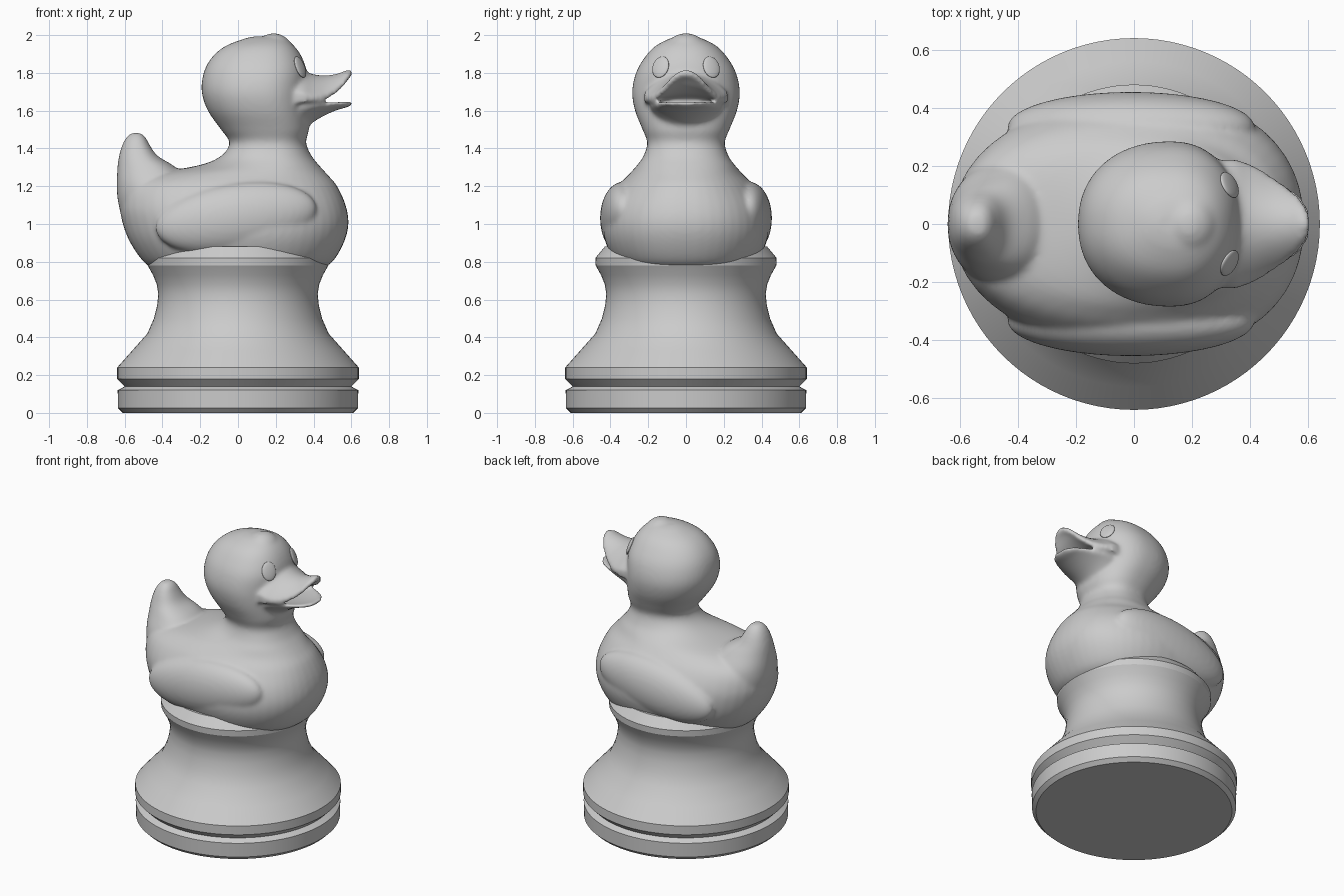
import bpy, bmesh, math
from mathutils import Vector, Matrix

cube = bpy.data.objects.get("Cube")
if cube:
    bpy.data.objects.remove(cube, do_unlink=True)

grey = bpy.data.materials.new("plain grey")
grey.use_nodes = True
COLOUR = (0.6, 0.6, 0.6, 1)
grey.diffuse_color = COLOUR
grey.node_tree.nodes["Principled BSDF"].inputs["Base Color"].default_value = COLOUR


def make_object(name, bm):
    bmesh.ops.recalc_face_normals(bm, faces=bm.faces)
    mesh = bpy.data.meshes.new(name)
    bm.to_mesh(mesh)
    bm.free()
    obj = bpy.data.objects.new(name, mesh)
    bpy.context.collection.objects.link(obj)
    mesh.materials.append(grey)
    return obj


def shade(obj, degrees):
    bpy.ops.object.select_all(action='DESELECT')
    obj.select_set(True)
    bpy.context.view_layer.objects.active = obj
    bpy.ops.object.shade_smooth_by_angle(angle=math.radians(degrees))


def resample(rows, steps=5):
    """Smooth curve through rows of section measurements."""
    rows = [Vector(r) for r in rows]
    out = []
    for i in range(len(rows) - 1):
        a, b, c, d = rows[max(i - 1, 0)], rows[i], rows[i + 1], rows[min(i + 2, len(rows) - 1)]
        for k in range(steps):
            t = k / steps
            out.append(b + (c - a) * t / 2 + (a * 2 - b * 5 + c * 4 - d) * t * t / 2
                       + (b * 3 - a - c * 3 + d) * t ** 3 / 2)
    return out + [rows[-1]]


def loft(bm, rings):
    loops = [[bm.verts.new(p) for p in ring] for ring in rings]
    n = len(loops[0])
    for low, high in zip(loops, loops[1:]):
        for i in range(n):
            j = (i + 1) % n
            bm.faces.new((low[i], low[j], high[j], high[i]))
    bm.faces.new(loops[0][::-1])
    bm.faces.new(loops[-1])


def oval(z, back, front, width, power=2.2, n=48):
    """Level section, rounder at the front than at the back."""
    mid = back + (front - back) * 0.57
    ring = []
    for i in range(n):
        a = math.tau * i / n
        c, s = math.cos(a), math.sin(a)
        u = math.copysign(abs(c) ** (2 / power), c)
        v = math.copysign(abs(s) ** (2 / power), s)
        ring.append((mid + u * (front - mid if u > 0 else mid - back), v * width, z))
    return ring


def bill(x, width, top, top_drop, under, under_drop, n=16):
    """Upright section of a bill, arched above and below."""
    span = [2 * i / n - 1 for i in range(n + 1)]
    upper = [(x, width * s, top - top_drop * s * s) for s in span]
    lower = [(x, width * s, under - under_drop * s * s) for s in span[::-1]]
    return upper + lower


def ellipsoid(bm, centre, radii, tilt=0):
    m = (Matrix.Translation(centre) @ Matrix.Rotation(tilt, 4, 'Y')
         @ Matrix.Diagonal((*radii, 1)))
    bmesh.ops.create_uvsphere(bm, u_segments=40, v_segments=24, radius=1, matrix=m)


# Turned pedestal: radius, height
profile = [(.61, 0), (.635, .025), (.637, .12), (.60, .14), (.64, .18), (.64, .24),
           (.56, .33), (.48, .42), (.445, .50), (.428, .57), (.422, .63), (.43, .68),
           (.45, .73), (.478, .78), (.48, .82), (.43, .88)]
bm = bmesh.new()
SIDES = 96
loft(bm, [[(r * math.cos(math.tau * i / SIDES), r * math.sin(math.tau * i / SIDES), z)
           for i in range(SIDES)] for r, z in profile])
shade(make_object("pedestal", bm), 25)

bm = bmesh.new()
# Body, neck and head: height, back, front, half width
torso = [(.75, -.43, .42, .28), (.80, -.50, .50, .37), (.90, -.57, .56, .425),
         (1.0, -.61, .585, .44), (1.1, -.625, .57, .42), (1.2, -.60, .525, .36),
         (1.26, -.48, .475, .305), (1.31, -.21, .43, .26), (1.36, -.09, .39, .225),
         (1.43, -.045, .36, .205), (1.50, -.09, .375, .23), (1.60, -.16, .37, .27),
         (1.70, -.192, .365, .285), (1.80, -.182, .365, .265), (1.88, -.14, .34, .22),
         (1.94, -.07, .30, .165), (1.98, .03, .25, .09), (1.992, .08, .22, .04)]
loft(bm, [oval(*row) for row in resample(torso)])

# Upturned tail
tail = [(.95, -.59, -.2, .2), (1.1, -.632, -.2, .23), (1.2, -.642, -.24, .215),
        (1.3, -.638, -.33, .155), (1.36, -.63, -.425, .115), (1.42, -.612, -.468, .085),
        (1.46, -.59, -.49, .058), (1.482, -.565, -.515, .03)]
loft(bm, [oval(*row) for row in resample(tail)])

# Folded wings
for side in (1, -1):
    ellipsoid(bm, (-.01, side * .335, 1.03), (.43, .12, .185), math.radians(-8))

# Crest on the brow
ellipsoid(bm, (.2, 0, 1.935), (.09, .10, .073), math.radians(20))

# Bills: distance, half width, top, top drop, underside, underside drop
upper_bill = [(.24, .20, 1.82, .12, 1.62, 0), (.33, .222, 1.815, .12, 1.66, .02),
              (.40, .205, 1.792, .115, 1.675, .03), (.47, .165, 1.787, .10, 1.69, .03),
              (.53, .125, 1.797, .075, 1.725, .03), (.575, .085, 1.815, .045, 1.765, .02),
              (.602, .04, 1.815, .02, 1.785, .005)]
lower_bill = [(.24, .17, 1.62, -.03, 1.42, -.16), (.33, .19, 1.62, -.03, 1.48, -.13),
              (.40, .18, 1.622, -.025, 1.54, -.08), (.47, .155, 1.628, -.02, 1.58, -.045),
              (.53, .125, 1.635, -.015, 1.605, -.025), (.575, .09, 1.645, -.008, 1.617, -.012),
              (.602, .045, 1.648, 0, 1.628, -.005)]
for rows in (upper_bill, lower_bill):
    loft(bm, [bill(*row) for row in resample(rows)])

# Fuse the parts into one soft skin
duck = make_object("duck_body", bm)
remesh = duck.modifiers.new("fuse", 'REMESH')
remesh.mode = 'VOXEL'
remesh.voxel_size = 0.012
remesh.use_smooth_shade = True
smooth = duck.modifiers.new("soften", 'SMOOTH')
smooth.factor = 0.5
smooth.iterations = 9
bpy.context.view_layer.update()
skin = duck.evaluated_get(bpy.context.evaluated_depsgraph_get())

# Eyes: thin oval plates lying on the skin
for name, side in (("left_eye", 1), ("right_eye", -1)):
    hit, spot, normal, face = skin.closest_point_on_mesh(Vector((.34, side * .14, 1.835)))
    facing = (normal + Vector((.8, side * .45, .4)).normalized()).normalized()
    bm = bmesh.new()
    turn = facing.to_track_quat('Z', 'Y').to_matrix().to_4x4()
    ellipsoid(bm, (0, 0, 0), (.048, .06, .014))
    bmesh.ops.transform(bm, matrix=Matrix.Translation(spot) @ turn, verts=bm.verts)
    shade(make_object(name, bm), 40)
